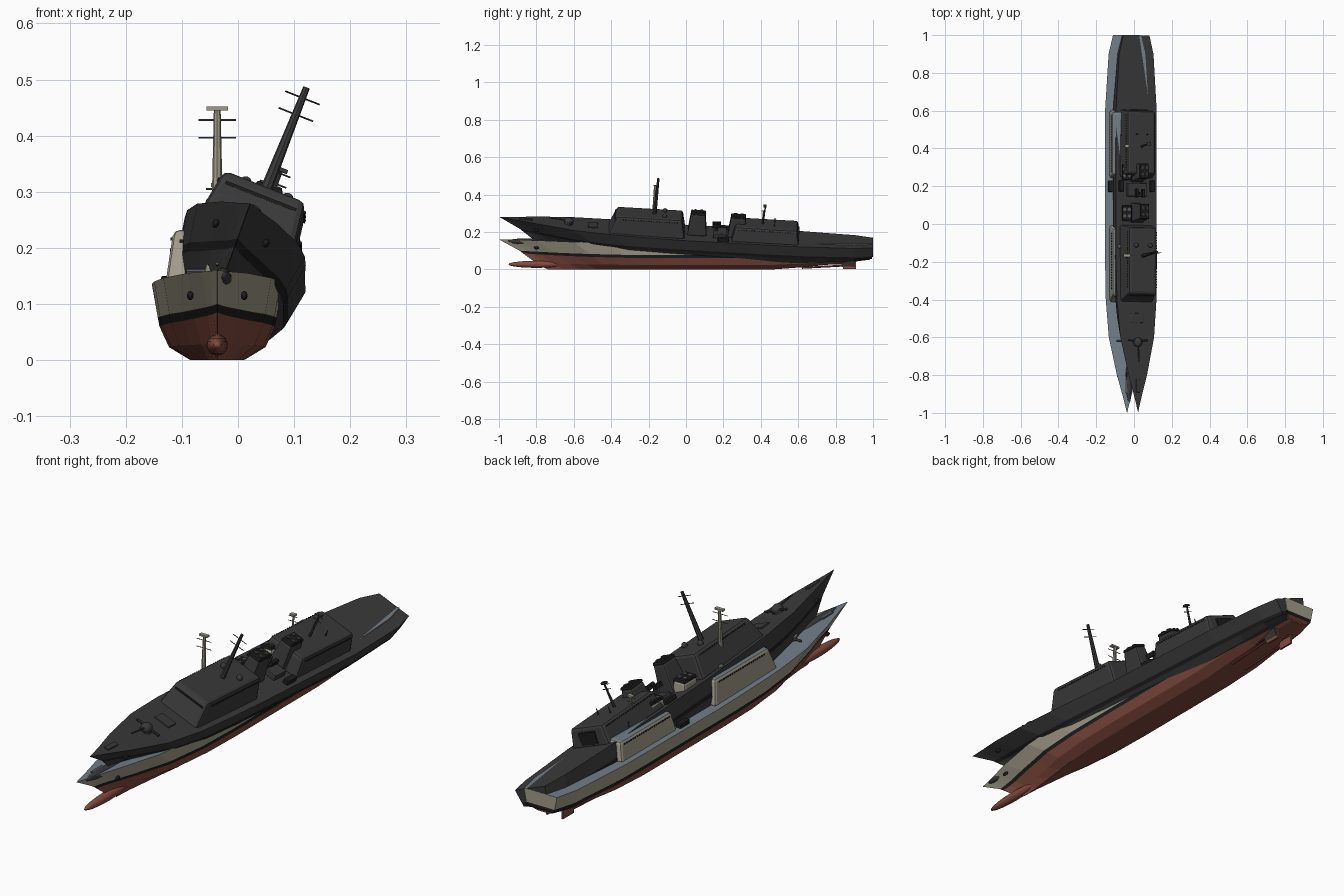
import bpy, bmesh, math
from mathutils import Matrix, Vector

old = bpy.data.objects.get("Cube")
if old:
    bpy.data.objects.remove(old)


def material(name, rgb):
    m = bpy.data.materials.new(name)
    m.use_nodes = True
    m.diffuse_color = (*rgb, 1)
    bsdf = next(n for n in m.node_tree.nodes if n.type == 'BSDF_PRINCIPLED')
    bsdf.inputs["Base Color"].default_value = (*rgb, 1)
    bsdf.inputs["Roughness"].default_value = 0.8
    return m


BEIGE = material("beige paint", (0.36, 0.33, 0.25))
DECK = material("blue grey deck", (0.17, 0.21, 0.25))
RED = material("red underside", (0.23, 0.07, 0.05))
BLACK = material("black trim", (0.012, 0.012, 0.013))
CHARCOAL = material("charcoal", (0.042, 0.042, 0.043))
GREY = material("dark grey fittings", (0.09, 0.095, 0.1))


def interp(table, t):
    for (a, va), (b, vb) in zip(table, table[1:]):
        if t <= b:
            return va + (vb - va) * (t - a) / (b - a)
    return table[-1][1]


BEAM = [(0, 0), (.05, .22), (.1, .46), (.2, .83), (.3, .97), (.4, 1), (.8, 1), (.95, .84), (1, .64)]
SHEER = [(0, .16), (.1, .155), (.25, .142), (.5, .132), (1, .136)]
# level: half width, bow y, height, bow rise, stern rise, fineness of the bow
LEVELS = [(.116, -1, 0, 0, 0, 1), (.106, -.89, .076, .024, .006, 1.15),
          (.103, -.87, .06, .025, .008, 1.2), (.086, -.8, .023, .01, .035, 1.4),
          (.048, -.74, 0, 0, .052, 1.5)]


class Ship:
    """One vessel: colours, position and the list of helpers that build its parts."""

    def __init__(self, prefix, matrix, paint, deck, bottom, fitting):
        self.prefix, self.matrix = prefix, matrix
        self.paint, self.deck, self.bottom, self.fitting = paint, deck, bottom, fitting

    def add(self, name, bm, mats, bevel=0, smooth=False):
        bmesh.ops.recalc_face_normals(bm, faces=bm.faces)
        me = bpy.data.meshes.new(name)
        bm.to_mesh(me)
        bm.free()
        for m in mats:
            me.materials.append(m)
        ob = bpy.data.objects.new(self.prefix + name, me)
        bpy.context.scene.collection.objects.link(ob)
        ob.matrix_world = self.matrix
        if bevel:
            mod = ob.modifiers.new("bevel", 'BEVEL')
            mod.width, mod.segments = bevel, 2
        if smooth:
            for p in me.polygons:
                p.use_smooth = True
        return ob

    def box(self, name, centre, size, mat, bevel=0):
        bm = bmesh.new()
        bmesh.ops.create_cube(bm, size=1, matrix=Matrix.Translation(centre) @ Matrix.Diagonal((*size, 1)))
        return self.add(name, bm, [mat], bevel)

    def house(self, name, y0, y1, half, z0, z1, inset, rake, back, side, top, bevel):
        """Tapered block with a raked front and a separately coloured top."""
        bm = bmesh.new()
        rings = []
        for w, a, b, z in ((half, y0, y1, z0), (half - inset, y0 + rake, y1 - back, z1)):
            rings.append([bm.verts.new((x, y, z)) for x, y in ((-w, a), (w, a), (w, b), (-w, b))])
        bm.faces.new(rings[0])
        bm.faces.new(rings[1]).material_index = 1
        for i in range(4):
            j = (i + 1) % 4
            bm.faces.new((rings[0][i], rings[0][j], rings[1][j], rings[1][i]))
        return self.add(name, bm, [side, top], bevel)

    def rod(self, name, a, b, r0, r1, mat, sides=8):
        a, b = Vector(a), Vector(b)
        d = b - a
        m = Matrix.Translation((a + b) / 2) @ d.to_track_quat('Z', 'Y').to_matrix().to_4x4()
        bm = bmesh.new()
        bmesh.ops.create_cone(bm, cap_ends=True, segments=sides, radius1=r0, radius2=r1, depth=d.length, matrix=m)
        return self.add(name, bm, [mat])

    def ball(self, name, centre, size, mat):
        bm = bmesh.new()
        m = Matrix.Translation(centre) @ Matrix.Diagonal((*size, 1))
        bmesh.ops.create_uvsphere(bm, u_segments=16, v_segments=10, radius=1, matrix=m)
        return self.add(name, bm, [mat], smooth=True)

    def hull(self):
        bm = bmesh.new()
        steps = [0, .025, .05, .1, .15, .2, .3, .4, .5, .6, .7, .8, .875, .95, 1]
        rows = []
        for t in steps:
            half = []
            for k, (w, bow, z, rise, lift, power) in enumerate(LEVELS):
                y = bow + t * ((1 if k < 3 else .985) - bow)
                fore = max(0, 1 - t / .4) ** 2
                aft = max(0, (t - .7) / .3) ** 1.3
                z = interp(SHEER, t) if k == 0 else z + rise * fore + lift * aft
                half.append((max(w * interp(BEAM, t) ** power, .0005), y, z))
            left = [bm.verts.new(p) for p in half]
            right = [bm.verts.new((-x, y, z)) for x, y, z in half]
            rows.append(left + right[::-1])
        # strips: topside, stripe, lower side, bilge, flat bottom, then mirrored, deck last
        strip = [0, 1, 2, 2, 2, 2, 2, 1, 0, 3]
        n = len(strip)
        for a, b in zip(rows, rows[1:]):
            for i in range(n):
                j = (i + 1) % n
                bm.faces.new((a[i], a[j], b[j], b[i])).material_index = strip[i]
        for end in (rows[0], rows[-1]):
            for i in range(4):
                bm.faces.new((end[i], end[i + 1], end[n - 2 - i], end[n - 1 - i])).material_index = strip[i]
        self.add("hull", bm, [self.paint, BLACK, self.bottom, self.deck])
        self.ball("bow_bulb", (0, -.8, .027), (.019, .15, .019), self.bottom)
        for s in (-1, 1):
            self.box("rudder", (s * .035, .875, .03), (.008, .07, .055), self.bottom)
            self.rod("propeller_shaft", (s * .035, .62, .008), (s * .035, .84, .02), .005, .005, self.bottom)
            self.ball("anchor", (s * .048, -.8, .115), (.006, .014, .008), BLACK)

    def mast(self, name, y, z0, z1, r, yards, span, platform):
        self.rod(name, (0, y, z0), (0, y + .01, z1), r, r * .55, self.paint)
        for z in yards:
            self.rod(name + "_yard", (-span, y + .006, z), (span, y + .006, z), .0015, .0015, self.fitting, 6)
        if platform:
            self.box(name + "_radar", (0, y + .008, z1), (span * 1.15, .016, .007), self.paint)

    def funnel(self, y, top):
        self.house("funnel", y - .055, y + .05, .036, .13, top - .01, .01, .014, .012, self.paint, self.paint, .008)
        self.house("funnel_cap", y - .042, y + .04, .027, top - .012, top, .003, .003, .003, BLACK, BLACK, .003)
        for dx in (-.012, .012):
            for dy in (-.017, .017):
                self.rod("exhaust", (dx, y + dy, top - .005), (dx, y + dy, top + .004), .009, .009, self.fitting)

    def windows(self, y0, y1, count, x, z):
        for i in range(count):
            y = y0 + (y1 - y0) * i / (count - 1)
            for s in (-1, 1):
                self.box("side_window", (s * x, y, z), (.004, .006, .005), BLACK)

    def build(self, platform, mast_top):
        self.hull()
        # superstructure
        self.house("bridge_block", -.42, -.005, .094, .125, .232, .016, .045, .02,
                   self.paint, self.deck, .012)
        self.house("hangar_block", .24, .605, .094, .125, .21, .015, .02, .012,
                   self.paint, self.deck, .012)
        self.windows(-.34, -.05, 22, .0815, .216)
        self.windows(.28, .57, 22, .0825, .196)
        self.box("bridge_window_band", (0, -.384, .212), (.135, .006, .006), BLACK)
        self.box("hangar_door", (0, .6, .165), (.08, .008, .05), BLACK)
        # funnels and the gear between them
        self.funnel(.06, .258)
        self.funnel(.275, .25)
        self.box("midship_platform", (0, .18, .14), (.11, .07, .03), self.fitting, .003)
        self.rod("crane_post", (0, .16, .15), (0, .16, .205), .009, .006, self.fitting)
        for s in (-1, 1):
            self.box("launcher", (s * .018, .16, .188), (.014, .045, .018), BLACK)
            self.box("side_locker", (s * .088, .2, .14), (.024, .06, .02), BLACK, .003)
        # masts
        self.mast("main_mast", -.175, .225, mast_top, .011, (mast_top - .02, mast_top - .052), .033, platform)
        self.mast("aft_mast", .405, .205, .312, .006, (.305, .285), .02, True)
        # roof domes and antennas
        for s in (-1, 1):
            self.ball("roof_dome", (s * .04, -.12, .236), (.012, .012, .014), self.fitting)
            self.rod("roof_antenna", (s * .03, .47, .208), (s * .03, .47, .235), .003, .002, self.fitting)
        # fore gun
        self.rod("gun_base", (0, -.63, .138), (0, -.63, .155), .026, .022, self.fitting, 16)
        self.ball("gun_turret", (0, -.63, .16), (.022, .026, .02), self.paint)
        self.rod("gun_barrel", (0, -.64, .165), (0, -.735, .172), .004, .003, self.fitting)
        self.rod("gun_crossbar", (-.055, -.62, .158), (.055, -.62, .158), .005, .005, self.fitting)
        # foredeck hatch and breakwater
        self.box("deck_hatch", (0, -.5, .145), (.07, .05, .008), self.fitting, .002)
        self.box("windlass", (0, -.86, .158), (.02, .07, .008), self.fitting, .002)


place = Matrix.Translation((-.037, 0, 0))
Ship("upright_", place, BEIGE, DECK, RED, GREY).build(True, .448)

# second vessel, rolled to its left with the bow raised
tilt = (Matrix.Translation((-.037, -.006, .073)) @ Matrix.Rotation(math.radians(-3.3), 4, 'X')
        @ Matrix.Rotation(math.radians(21.5), 4, 'Y'))
Ship("tilted_", tilt, CHARCOAL, CHARCOAL, CHARCOAL, CHARCOAL).build(False, .434)
